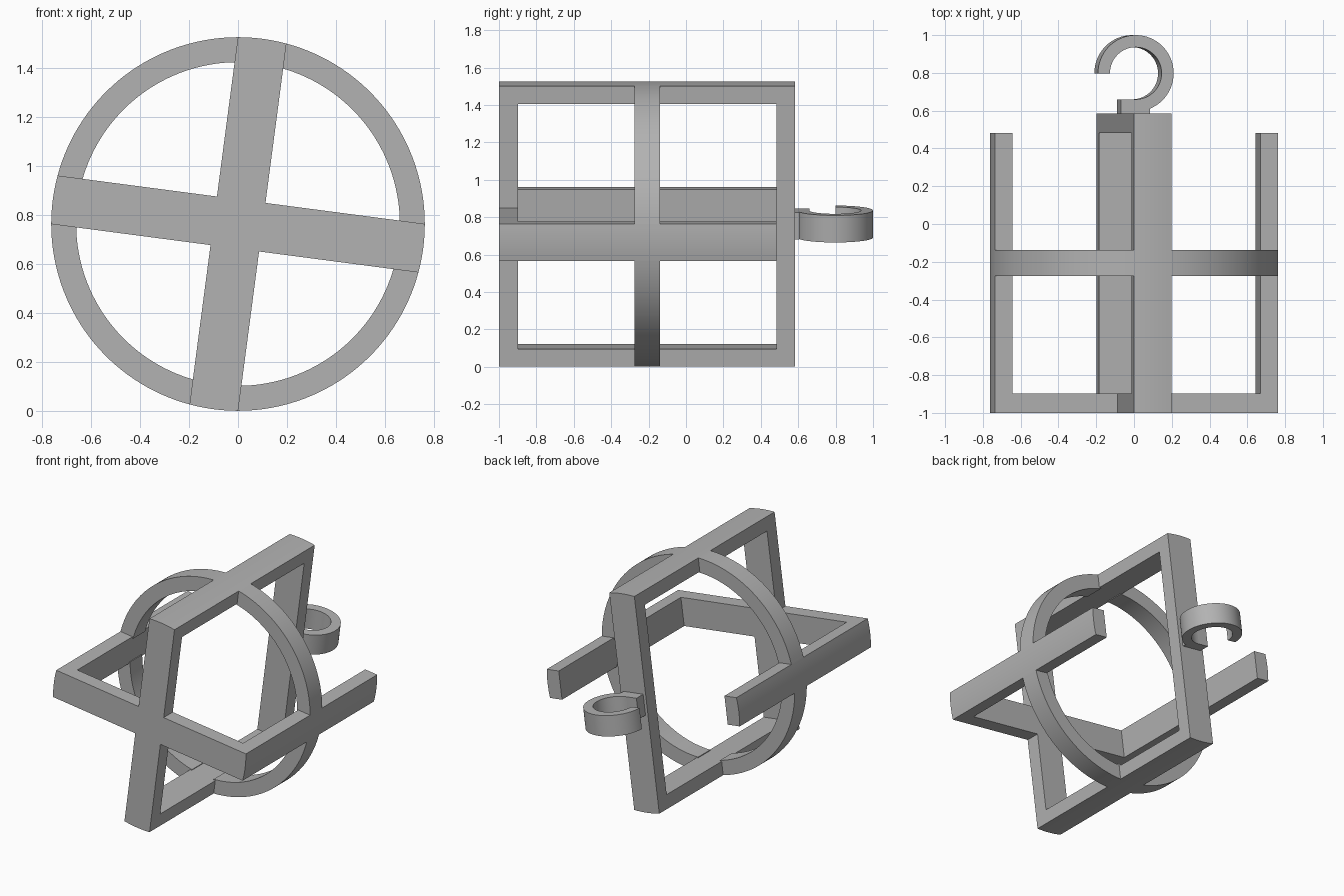
import bpy, bmesh
from math import sin, cos, asin, pi, radians
from mathutils import Vector

cube = bpy.data.objects.get("Cube")
if cube:
    bpy.data.objects.remove(cube, do_unlink=True)

TILT = radians(7.5)        # the whole cross leans about the y axis
CENTRE = 0.764
OUTER, INNER = 0.763, 0.661
HALF = 0.1                 # half width of every bar
FRONT, FRONT_IN, BACK_IN, BACK = -1.0, -0.897, 0.483, 0.584

grey = bpy.data.materials.new("plain_grey")
grey.use_nodes = True
GREY = (0.45, 0.45, 0.45, 1)
grey.diffuse_color = GREY
grey.node_tree.nodes["Principled BSDF"].inputs["Base Color"].default_value = GREY


def arc(radius, start, end, steps, centre=(0, 0)):
    return [(centre[0] + radius * cos(start + (end - start) * i / steps),
             centre[1] + radius * sin(start + (end - start) * i / steps))
            for i in range(steps + 1)]


def prism(name, profile, low, high, axis="Y", turn=0.0):
    """Extrude a flat profile along y or z, then lean it with the cross."""
    bm = bmesh.new()
    place = (lambda p: (p[0], low, p[1])) if axis == "Y" else (lambda p: (p[0], p[1], low))
    face = bm.faces.new([bm.verts.new(place(p)) for p in profile])
    move = Vector((0, high - low, 0)) if axis == "Y" else Vector((0, 0, high - low))
    extruded = bmesh.ops.extrude_face_region(bm, geom=[face], use_keep_orig=True)
    moved = [g for g in extruded["geom"] if isinstance(g, bmesh.types.BMVert)]
    bmesh.ops.translate(bm, verts=moved, vec=move)
    bmesh.ops.recalc_face_normals(bm, faces=bm.faces[:])
    mesh = bpy.data.meshes.new(name)
    bm.to_mesh(mesh)
    bm.free()
    mesh.materials.append(grey)
    obj = bpy.data.objects.new(name, mesh)
    bpy.context.collection.objects.link(obj)
    obj.location.z = CENTRE
    obj.rotation_euler.y = TILT + turn
    bpy.ops.object.select_all(action="DESELECT")
    obj.select_set(True)
    bpy.context.view_layer.objects.active = obj
    bpy.ops.object.shade_smooth_by_angle(angle=radians(30))
    return obj


# Profiles: rounded outer cap, straight sides
edge = asin(HALF / OUTER)
cap = arc(OUTER, pi / 2 - edge, pi / 2 + edge, 8)
foot = [(-x, -z) for x, z in cap]
rail = cap + [(-HALF, INNER), (HALF, INNER)]
arm = cap + [(-HALF, HALF), (HALF, HALF)]
quarter = (arc(OUTER, edge, pi / 2 - edge, 32)
           + arc(INNER, pi / 2 - edge, edge, 32))

# Front cross and back upright
prism("front_upright", cap + foot, FRONT, FRONT_IN)
prism("front_left_arm", arm, FRONT, FRONT_IN, turn=pi / 2)
prism("front_right_arm", arm, FRONT, FRONT_IN, turn=-pi / 2)
prism("back_upright", cap + foot, BACK_IN, BACK)

# Long rails and the round hoop between them
for i, side in enumerate(("top", "left", "bottom", "right")):
    prism(side + "_rail", rail, FRONT_IN, BACK_IN, turn=i * pi / 2)
    prism("hoop_quarter_" + side, quarter, -0.275, -0.138, turn=i * pi / 2)

# Open hook on the back
HOOK_Y, HOOK_OUT, HOOK_IN, HOOK_H = 0.798, 0.202, 0.138, 0.073
hook = (arc(HOOK_OUT, -pi / 2, pi, 48, (0, HOOK_Y))
        + arc(HOOK_IN, pi, -pi / 2, 48, (0, HOOK_Y)))
prism("hook", hook, -HOOK_H, HOOK_H, "Z")
neck = [(-0.08, BACK), (0.075, BACK), (0.075, 0.608), (0, 0.608),
        (0, HOOK_Y - HOOK_IN), (-0.08, HOOK_Y - HOOK_IN)]
prism("hook_neck", neck, -HOOK_H, HOOK_H, "Z")
